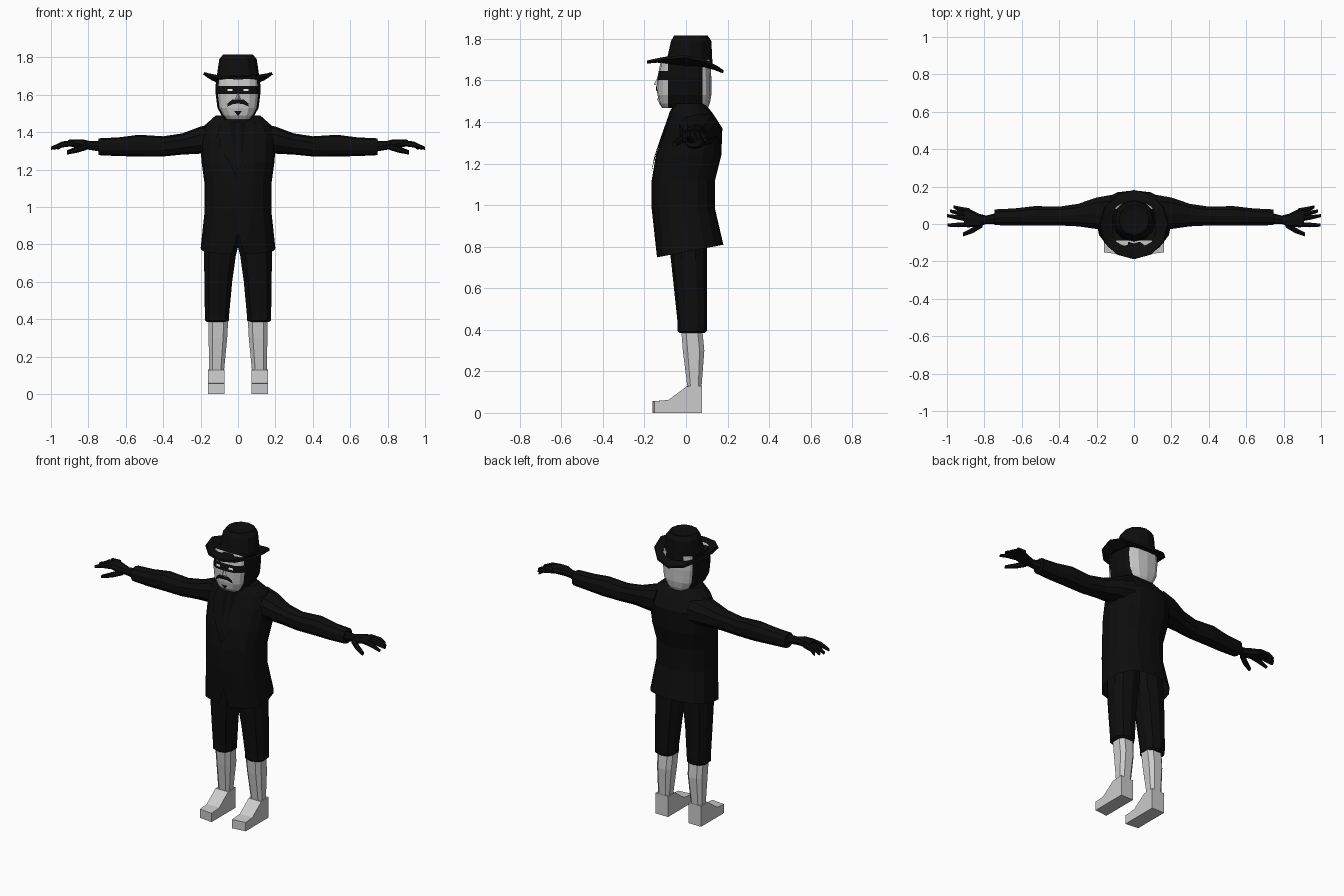
import bpy, bmesh, math
from mathutils import Vector
from mathutils.bvhtree import BVHTree

if "Cube" in bpy.data.objects:
    bpy.data.objects.remove(bpy.data.objects["Cube"])


def material(name, v):
    m = bpy.data.materials.new(name)
    m.diffuse_color = (v, v, v, 1)
    m.use_nodes = True
    m.node_tree.nodes["Principled BSDF"].inputs["Base Color"].default_value = m.diffuse_color
    return m


BLACK = material("coat black", 0.004)
DARK = material("shirt black", 0.0025)
GREY = material("boot grey", 0.6)
SKIN = material("pale skin grey", 0.56)
WHITE = material("eye white", 0.9)


def finish(name, bm, *mats):
    bmesh.ops.recalc_face_normals(bm, faces=bm.faces)
    me = bpy.data.meshes.new(name)
    bm.to_mesh(me)
    bm.free()
    for m in mats:
        me.materials.append(m)
    ob = bpy.data.objects.new(name, me)
    bpy.context.collection.objects.link(ob)
    return ob


def loft(rings, n=10, axis='z', p=2.4, side=1, turn=0.0, caps=(True, True)):
    """Rings are (t, a0, a1, b0, b1): extents of a rounded section at t along the axis."""
    bm = bmesh.new()
    loops = []
    for t, a0, a1, b0, b1 in rings:
        loop = []
        for i in range(n):
            w = 2 * math.pi * (i + turn) / n - math.pi / 2
            c, s = math.cos(w), math.sin(w)
            a = (a0 + a1) / 2 + (a1 - a0) / 2 * math.copysign(abs(c) ** (2 / p), c)
            b = (b0 + b1) / 2 + (b1 - b0) / 2 * math.copysign(abs(s) ** (2 / p), s)
            co = (a, b, t) if axis == 'z' else (t, a, b)
            loop.append(bm.verts.new((co[0] * side, co[1], co[2])))
        loops.append(loop)
    for lo, hi in zip(loops, loops[1:]):
        for i in range(n):
            bm.faces.new((lo[i], lo[(i + 1) % n], hi[(i + 1) % n], hi[i]))
    if caps[0]:
        bm.faces.new(loops[0])
    if caps[1]:
        bm.faces.new(loops[-1])
    return bm


def plate(name, target, points, mat, side=1, lift=0.004):
    """Thin patch, drawn in x/z and pressed onto the front of the target."""
    me = target.data
    tree = BVHTree.FromPolygons([v.co.copy() for v in me.vertices],
                                [tuple(f.vertices) for f in me.polygons])
    bm = bmesh.new()
    f = bm.faces.new([bm.verts.new((x * side, -1, z)) for x, z in points])
    bmesh.ops.triangulate(bm, faces=[f])
    bmesh.ops.subdivide_edges(bm, edges=bm.edges[:], cuts=3, use_grid_fill=True)
    for v in bm.verts:
        hit = tree.ray_cast(v.co, Vector((0, 1, 0)))[0]
        v.co.y = (hit.y if hit else -0.1) - lift
    bm.normal_update()
    for f in bm.faces:
        if f.normal.y > 0:
            f.normal_flip()
    return finish(name, bm, mat)


# Coat body with slanted hem and a front vent
bm = loft([(0.775, -.2, .2, -.15, .18), (0.98, -.178, .178, -.165, .14),
           (1.12, -.178, .178, -.165, .14), (1.24, -.195, .195, -.145, .17),
           (1.37, -.203, .203, -.10, .175), (1.44, -.175, .175, -.075, .13),
           (1.49, -.118, .118, -.06, .09)], n=16, caps=(False, True))
for v in bm.verts:
    if v.co.z < 0.8:
        v.co.z += 0.19 * v.co.y
        if v.co.y < -0.1 and abs(v.co.x) < 0.01:
            v.co.z = 0.86
        elif v.co.y < -0.1 and abs(v.co.x) < 0.13:
            v.co.x = math.copysign(0.035, v.co.x)
coat = finish("coat_body", bm, BLACK)

# Shirt front, tie and lapels
plate("shirt_front", coat, [(0, 1.17), (.05, 1.46), (-.05, 1.46)], DARK, lift=.003)
plate("tie", coat, [(0, 1.2), (.018, 1.25), (.012, 1.45), (-.012, 1.45), (-.018, 1.25)], BLACK, lift=.006)
for s, tag in ((1, "left"), (-1, "right")):
    plate("lapel_" + tag, coat, [(0, 1.15), (.10, 1.33), (.075, 1.35), (.115, 1.375),
                                 (.085, 1.47), (.045, 1.46)], BLACK, s, .008)
    plate("pocket_" + tag, coat, [(.07, .98), (.14, .99), (.14, 1.01), (.07, 1.0)], BLACK, s)
finish("neck", loft([(1.44, -.10, .10, -.07, .105), (1.5, -.085, .085, -.065, .09),
                     (1.56, -.07, .07, -.06, .08)], n=12), DARK)

for s, tag in ((1, "left"), (-1, "right")):
    # Sleeve, cuff and hand
    finish("sleeve_" + tag, loft([
        (.12, -.05, .16, 1.28, 1.45), (.2, -.03, .145, 1.285, 1.43),
        (.3, -.015, .11, 1.28, 1.393), (.4, -.01, .095, 1.27, 1.378),
        (.53, -.01, .098, 1.27, 1.386), (.64, -.01, .085, 1.272, 1.372),
        (.745, -.008, .08, 1.277, 1.367)], n=10, axis='x', side=s), BLACK)
    finish("palm_" + tag, loft([
        (.73, .0, .06, 1.295, 1.355), (.79, .0, .045, 1.305, 1.352),
        (.83, -.015, .055, 1.31, 1.362), (.89, -.018, .085, 1.322, 1.362),
        (.91, -.015, .085, 1.326, 1.358)], n=8, axis='x', side=s), BLACK)
    # Fingers: base y, tip y, tip x
    for k, (y0, y1, tx) in enumerate([(.072, .092, .965), (.048, .07, .985),
                                      (.024, .045, 1.0), (-.004, -.006, .998)]):
        ym = (y0 + y1) / 2
        finish(f"finger_{k + 1}_{tag}", loft([
            (.88, y0 - .014, y0 + .014, 1.326, 1.358),
            (.94, ym - .014, ym + .014, 1.318, 1.35),
            (tx, y1 - .009, y1 + .009, 1.305, 1.322)], n=6, axis='x', side=s), BLACK)
    finish("thumb_" + tag, loft([
        (.81, -.02, .02, 1.305, 1.345), (.86, -.05, -.015, 1.29, 1.325),
        (.915, -.068, -.045, 1.28, 1.303)], n=6, axis='x', side=s), BLACK)

    # Trouser leg
    finish("trouser_leg_" + tag, loft([
        (.385, .052, .17, -.03, .09), (.395, .045, .18, -.04, .1),
        (.43, .044, .18, -.04, .102), (.6, .028, .183, -.058, .1),
        (.74, .008, .185, -.073, .1), (.79, -.005, .185, -.078, .1),
        (.95, -.01, .165, -.09, .1)], n=10, side=s), BLACK)

    # Boot shaft and foot
    finish("boot_shaft_" + tag, loft([
        (.10, .072, .156, .0, .076), (.13, .072, .156, .004, .077),
        (.3, .055, .16, -.018, .091), (.39, .05, .162, -.025, .082)],
        n=8, p=3, side=s, turn=.5), GREY)
    bm = bmesh.new()
    side_profile = [(-.162, 0), (-.162, .056), (-.085, .062), (.004, .128), (.077, .13), (.077, 0)]
    f = bm.faces.new([bm.verts.new((s * .072, y, z)) for y, z in side_profile])
    ext = bmesh.ops.extrude_face_region(bm, geom=[f])
    for v in ext['geom']:
        if isinstance(v, bmesh.types.BMVert):
            v.co.x = s * .160
            if v.co.y < -.1 and v.co.z < .06:
                v.co.y += .01
    finish("boot_foot_" + tag, bm, GREY)

# Head: pale face and nape, dark hair on the sides, dark brow band
bm = loft([(1.468, -.07, .07, -.115, .105), (1.49, -.088, .088, -.13, .115),
           (1.53, -.11, .11, -.137, .122), (1.61, -.12, .12, -.138, .122),
           (1.70, -.118, .118, -.12, .118)], n=16, p=3)
for co, no in (((0, -.087, 0), (0, 1, 0)), ((0, .08, 0), (0, 1, 0)),
               ((0, 0, 1.603), (0, 0, 1)), ((0, 0, 1.646), (0, 0, 1))):
    bmesh.ops.bisect_plane(bm, geom=bm.verts[:] + bm.edges[:] + bm.faces[:],
                           plane_co=co, plane_no=no)
for f in bm.faces:
    c = f.calc_center_median()
    hair = -.086 < c.y < .079
    brow = c.y < 0 and 1.603 < c.z < 1.646
    f.material_index = 1 if hair or brow else 0
head = finish("head", bm, SKIN, BLACK)

# Nose, eyes, moustache and chin beard
bm = bmesh.new()
pts = [bm.verts.new(v) for v in ((-.02, -.13, 1.573), (.02, -.13, 1.573),
                                 (0, -.13, 1.625), (0, -.156, 1.58))]
for a, b, c in ((0, 1, 3), (1, 2, 3), (2, 0, 3), (0, 2, 1)):
    bm.faces.new((pts[a], pts[b], pts[c]))
finish("nose", bm, SKIN)
for s, tag in ((1, "left"), (-1, "right")):
    plate("eye_" + tag, head, [(.03, 1.619), (.057, 1.619), (.057, 1.631), (.03, 1.631)], WHITE, s)
    plate("moustache_" + tag, head, [(0, 1.553), (.028, 1.55), (.058, 1.536), (.055, 1.555),
                                     (.03, 1.574), (0, 1.572)], BLACK, s, .007)
plate("chin_beard", head, [(0, 1.486), (.02, 1.512), (-.02, 1.512)], BLACK)

# Hat crown with a pinched top
finish("hat_crown", loft([
    (1.665, -.12, .12, -.105, .128), (1.71, -.112, .112, -.09, .126),
    (1.79, -.1, .1, -.072, .122), (1.815, -.08, .08, -.058, .105),
    (1.808, -.05, .05, -.03, .075)], n=12, p=2.1), BLACK)
# Hat brim: sides turned up, dipping towards the back
bm = bmesh.new()
rings = []
for rx, ry, front, back, sides in ((.10, .10, 1.697, 1.668, 1.672), (.135, .14, 1.697, 1.658, 1.682),
                                   (.183, .184, 1.688, 1.641, 1.715)):
    ring = []
    for i in range(12):
        w = 2 * math.pi * i / 12
        c, s = math.cos(w), math.sin(w)
        z = sides * c * c + (front if s < 0 else back) * s * s
        ring.append(bm.verts.new((rx * c, ry * s - .004, z)))
    rings.append(ring)
for lo, hi in zip(rings, rings[1:]):
    for i in range(12):
        bm.faces.new((lo[i], lo[(i + 1) % 12], hi[(i + 1) % 12], hi[i]))
brim = finish("hat_brim", bm, BLACK)
mod = brim.modifiers.new("thickness", 'SOLIDIFY')
mod.thickness = 0.014
mod.offset = 0
